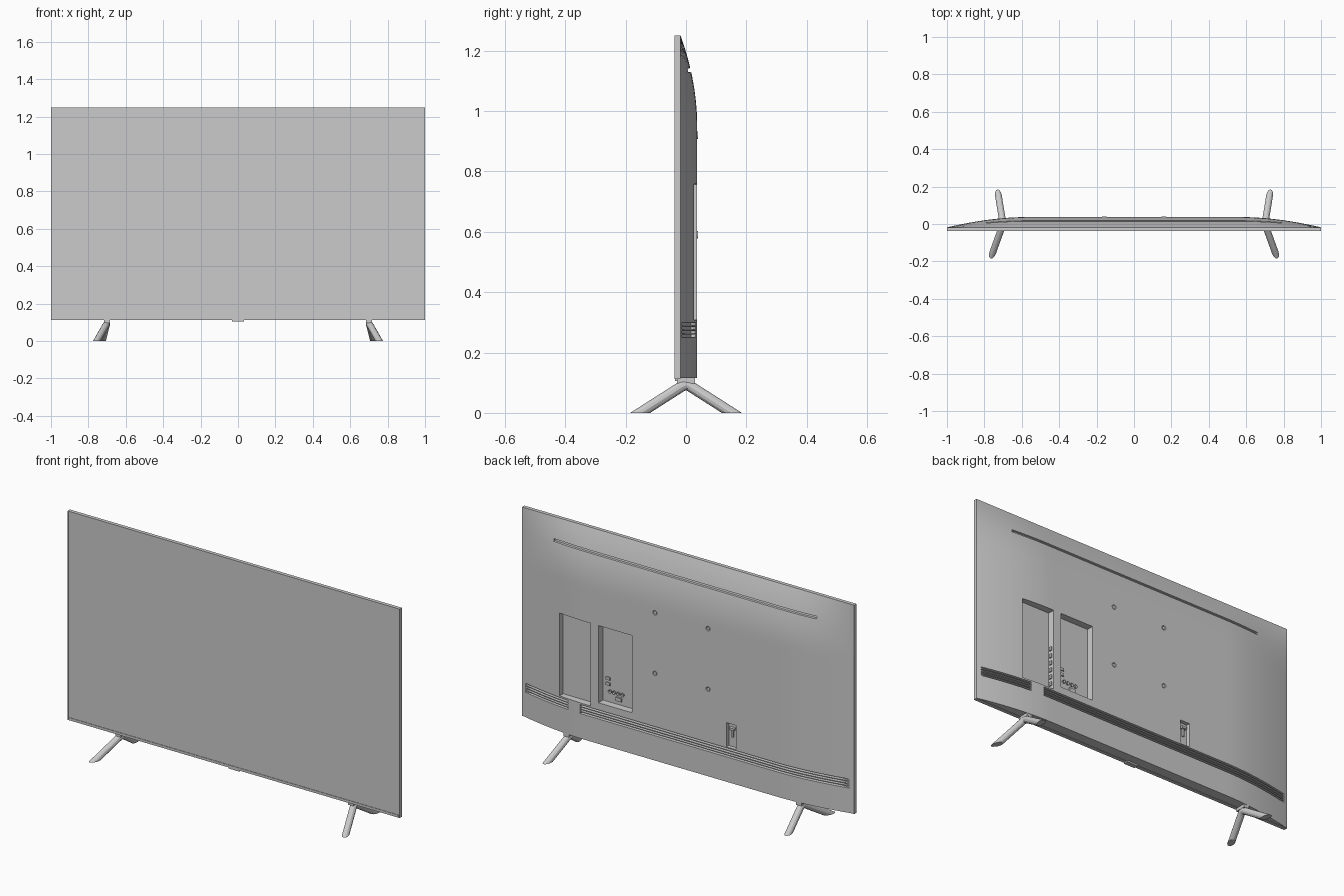
import bpy, bmesh
from mathutils import Vector

if "Cube" in bpy.data.objects:
    bpy.data.objects.remove(bpy.data.objects["Cube"], do_unlink=True)

# One plain grey for the whole set
grey = bpy.data.materials.new("plain_grey")
grey.use_nodes = True
grey.diffuse_color = (0.6, 0.6, 0.6, 1)
grey.node_tree.nodes["Principled BSDF"].inputs["Base Color"].default_value = (0.6, 0.6, 0.6, 1)

SEAM = -0.018          # plane where frame and rear cover meet
BOTTOM, TOP = 0.115, 1.25
DEPTH = 0.055


def finish(name, bm, smooth=True):
    mesh = bpy.data.meshes.new(name)
    bm.to_mesh(mesh)
    bm.free()
    mesh.materials.append(grey)
    obj = bpy.data.objects.new(name, mesh)
    bpy.context.collection.objects.link(obj)
    if smooth:
        bpy.ops.object.select_all(action='DESELECT')
        obj.select_set(True)
        bpy.context.view_layer.objects.active = obj
        bpy.ops.object.shade_smooth_by_angle(angle=0.5)
    return obj


def block_bm(x0, x1, y0, y1, z0, z1):
    bm = bmesh.new()
    bmesh.ops.create_cube(bm, size=1)
    lo, hi = Vector((x0, y0, z0)), Vector((x1, y1, z1))
    for v in bm.verts:
        v.co = Vector([a + (c + 0.5) * (b - a) for a, b, c in zip(lo, hi, v.co)])
    return bm


def block(name, *bounds):
    return finish(name, block_bm(*bounds), smooth=False)


# Front frame with the screen inset into it, and a thin lower trim
bm = block_bm(-1, 1, -0.038, SEAM, 0.113, TOP)
front = min(bm.faces, key=lambda f: f.calc_center_median().y)
bmesh.ops.inset_individual(bm, faces=[front], thickness=0.006)
bmesh.ops.inset_individual(bm, faces=[front], thickness=0.001, depth=-0.002)
finish("screen_frame", bm, smooth=False)
block("lower_trim", -0.994, 0.994, -0.0385, -0.034, 0.117, 0.127)
block("centre_tab", -0.033, 0.033, -0.036, -0.01, 0.106, 0.116)


# Rear cover: a domed surface with recesses pressed into it
def dome(x, z):
    u = min(1, (1 - abs(x)) / 0.42)
    w = min(1, (TOP - z) / 0.3)
    return SEAM + DEPTH * (1 - (1 - u) ** 1.8) * (1 - (1 - w) ** 2)


# Each recess: x range, z range, floor height or None, depth below the surface
recesses = [
    (0.55, 0.74, 0.31, 0.757, 0.0, 0),          # side connector bay
    (0.30, 0.50, 0.34, 0.757, 0.0, 0),          # rear connector bay
    (-0.325, -0.27, 0.305, 0.435, None, 0.02),  # cable clip bay
    (-0.79, 0.79, 1.13, 1.141, None, 0.01),     # upper vent
]
for i in range(4):                              # lower vents, split by a bridge
    z = 0.252 + i * 0.013
    recesses.append((-0.975, 0.61, z, z + 0.007, None, 0.016))
    recesses.append((0.69, 0.975, z, z + 0.007, None, 0.016))


def surface(x, z):
    y = dome(x, z)
    for x0, x1, z0, z1, floor, depth in recesses:
        if x0 <= x <= x1 and z0 <= z <= z1:
            y = min(y, floor) if floor is not None else max(SEAM + 0.001, y - depth)
    return y


def grid_lines(start, end, count, low, high):
    lines = {round(start + (end - start) * i / count, 4) for i in range(count + 1)}
    eps = 0.0015
    for r in recesses:
        lines |= {round(v, 4) for v in (r[low] - eps, r[low], r[high], r[high] + eps)}
    return sorted(lines)


xs = grid_lines(-1, 1, 50, 0, 1)
zs = grid_lines(BOTTOM, TOP, 36, 2, 3)
bm = bmesh.new()
rows = [[bm.verts.new((x, SEAM, BOTTOM)) for x in xs]]      # underside edge
rows += [[bm.verts.new((x, surface(x, z), z)) for x in xs] for z in zs]
for a, b in zip(rows, rows[1:]):
    for i in range(len(xs) - 1):
        bm.faces.new((a[i], b[i], b[i + 1], a[i + 1]))
finish("rear_cover", bm)


# Round fittings: wall mount sockets and connector sockets
def socket(name, x, y, z, radius, height):
    bm = bmesh.new()
    bmesh.ops.create_cone(bm, cap_ends=True, segments=16, radius1=radius,
                          radius2=radius, depth=height)
    cap = max(bm.faces, key=lambda f: f.calc_center_median().z)
    bmesh.ops.inset_individual(bm, faces=[cap], thickness=radius * 0.4)
    bmesh.ops.translate(bm, verts=cap.verts[:], vec=(0, 0, -height * 0.6))
    for v in bm.verts:
        v.co = Vector((x + v.co.x, y + v.co.z, z - v.co.y))
    finish(name, bm)


for x in (-0.16, 0.16):
    for z in (0.59, 0.92):
        socket("wall_mount_socket", x, 0.036, z, 0.012, 0.008)

# Connectors in the two bays
for i in range(4):
    socket("round_connector", 0.38 + i * 0.025, 0.002, 0.40, 0.009, 0.01)
for i in range(2):
    block("flat_connector", 0.455, 0.48, -0.004, 0.006, 0.43 + i * 0.03, 0.445 + i * 0.03)
block("wide_connector", 0.385, 0.42, -0.004, 0.008, 0.36, 0.38)
for i in range(6):
    z = 0.335 + i * 0.04
    block("side_connector", 0.545, 0.555, 0.009, 0.023, z, z + 0.022)

# Cable clip
block("cable_clip", -0.312, -0.283, 0.012, 0.034, 0.40, 0.412)
block("cable_clip_stem", -0.302, -0.293, 0.012, 0.028, 0.36, 0.40)


# Stand legs: a bent tube trimmed flat at the floor
def leg(name, side):
    apex = Vector((0.70, 0, 0.097))
    ends = [Vector((0.755, -0.152, 0)), Vector((0.725, 0.152, 0))]
    path = [apex.lerp(ends[0], 1.4), apex.lerp(ends[0], 0.14),
            apex.lerp(ends[0], 0.05) - Vector((0, 0, 0.001)),
            apex.lerp(ends[1], 0.05) - Vector((0, 0, 0.001)),
            apex.lerp(ends[1], 0.14), apex.lerp(ends[1], 1.4)]
    curve = bpy.data.curves.new(name + "_path", 'CURVE')
    curve.dimensions = '3D'
    curve.bevel_depth = 0.018
    curve.bevel_resolution = 4
    spline = curve.splines.new('POLY')
    spline.points.add(len(path) - 1)
    for p, co in zip(spline.points, path):
        p.co = (co.x * side, co.y, co.z, 1)
    helper = bpy.data.objects.new(name + "_path", curve)
    mesh = bpy.data.meshes.new_from_object(helper)
    bm = bmesh.new()
    bm.from_mesh(mesh)
    bpy.data.objects.remove(helper)
    bpy.data.meshes.remove(mesh)
    cut = bmesh.ops.bisect_plane(bm, geom=bm.verts[:] + bm.edges[:] + bm.faces[:],
                                 plane_co=(0, 0, 0), plane_no=(0, 0, 1), clear_inner=True)
    edges = [e for e in cut["geom_cut"] if isinstance(e, bmesh.types.BMEdge)]
    bmesh.ops.holes_fill(bm, edges=edges, sides=0)
    bmesh.ops.recalc_face_normals(bm, faces=bm.faces[:])
    finish(name, bm)
    x = 0.70 * side
    block(name + "_mount", x - 0.016, x + 0.016, -0.03, 0.03, 0.098, 0.12)


leg("left_leg", 1)
leg("right_leg", -1)
